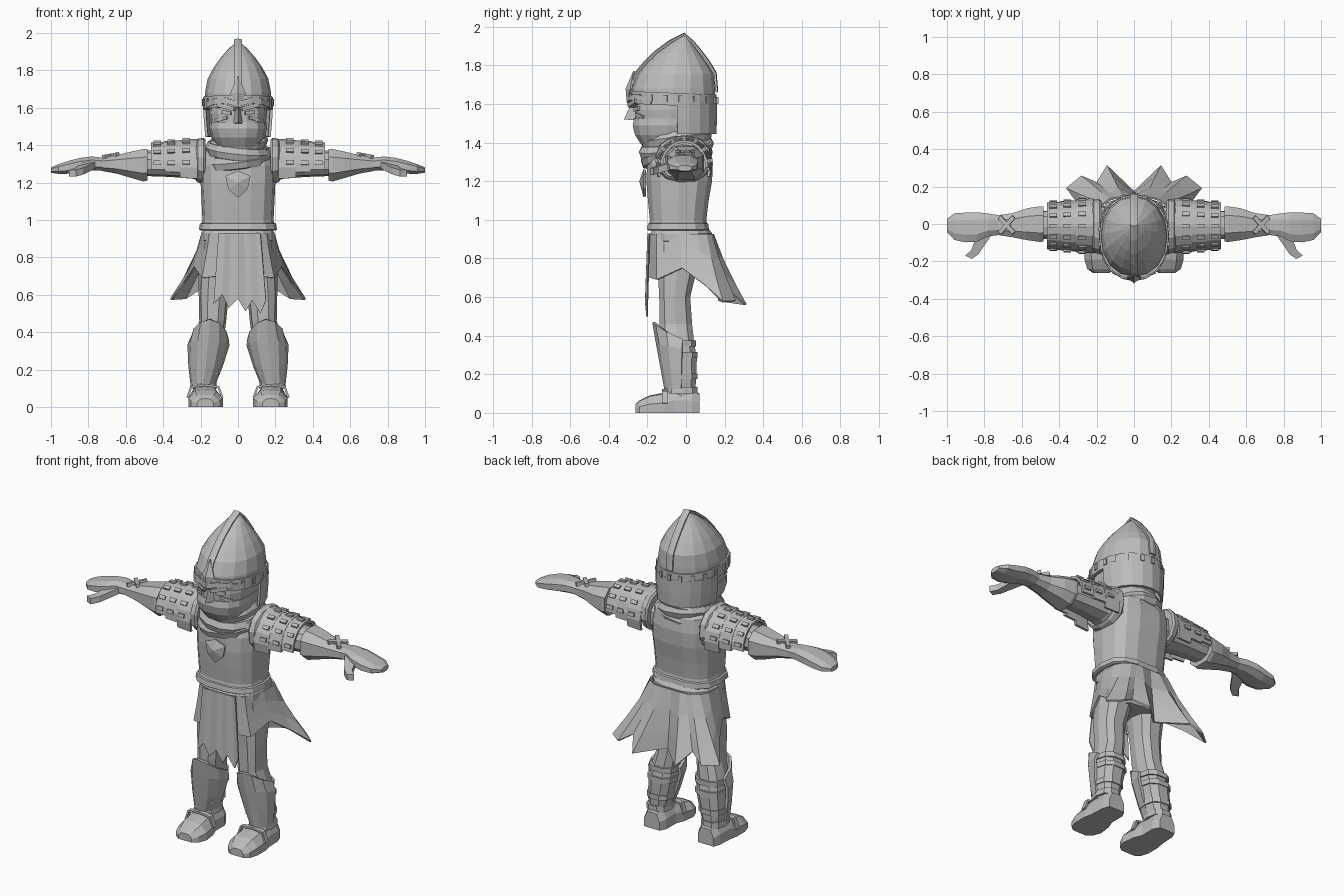
import bpy, bmesh, math
from mathutils import Vector, Matrix

grey = bpy.data.materials.new("plain_grey")
grey.diffuse_color = (0.5, 0.5, 0.5, 1)


def obj(name, verts, faces, mirror=False, thick=0):
    me = bpy.data.meshes.new(name)
    me.from_pydata([tuple(v) for v in verts], [], faces)
    bm = bmesh.new()
    bm.from_mesh(me)
    bmesh.ops.recalc_face_normals(bm, faces=bm.faces)
    bm.to_mesh(me)
    bm.free()
    me.materials.append(grey)
    o = bpy.data.objects.new(name, me)
    bpy.context.collection.objects.link(o)
    if thick:
        s = o.modifiers.new("thickness", 'SOLIDIFY')
        s.thickness, s.offset = thick, 0
    if mirror:
        o.modifiers.new("mirror", 'MIRROR').use_clip = False
    return o


def grid(name, rows, closed=False, caps=False, **kw):
    """Surface through equal-length rows of points."""
    n = len(rows[0])
    faces = [(i * n + j, i * n + (j + 1) % n, (i + 1) * n + (j + 1) % n, (i + 1) * n + j)
             for i in range(len(rows) - 1) for j in range(n if closed else n - 1)]
    if caps:
        faces += [tuple(range(n)), tuple(range((len(rows) - 1) * n, len(rows) * n))]
    return obj(name, [p for r in rows for p in r], faces, **kw)


def se(a, p):
    f = lambda v: math.copysign(abs(v) ** p, v)
    return f(math.cos(a)), f(math.sin(a))


def oval(a0, a1, b0, b1, n=12, p=0.8, start=0.0):
    """Rounded cross-section filling a box in two axes."""
    pts = []
    for i in range(n):
        c, s = se(start + 2 * math.pi * i / n, p)
        pts.append(((a0 + a1) / 2 + c * (a1 - a0) / 2, (b0 + b1) / 2 + s * (b1 - b0) / 2))
    return pts


def loft_z(name, secs, n=12, p=0.8, **kw):      # (z, x centre, x radius, y front, y back)
    return grid(name, [[(x, y, z) for x, y in oval(cx - rx, cx + rx, f, b, n, p)]
                       for z, cx, rx, f, b in secs], True, True, **kw)


def loft_x(name, secs, n=8, p=0.8, **kw):       # (x, y front, y back, z low, z high)
    return grid(name, [[(x, y, z) for y, z in oval(f, b, lo, hi, n, p, math.pi / 8)]
                       for x, f, b, lo, hi in secs], True, True, **kw)


def boxes(name, items, mirror=False):
    """Many small boxes: (position, size, rotation matrix)."""
    v, f = [], []
    for pos, size, rot in items:
        k = len(v)
        for i in range(8):
            c = Vector(((i & 1) - .5, (i >> 1 & 1) - .5, (i >> 2) - .5))
            v.append(Vector(pos) + rot @ Vector(c[j] * size[j] for j in range(3)))
        f += [tuple(k + i for i in q) for q in
              ((0, 1, 3, 2), (4, 6, 7, 5), (0, 4, 5, 1), (2, 3, 7, 6), (0, 2, 6, 4), (1, 5, 7, 3))]
    return obj(name, v, f, mirror)


def rot(axis, deg):
    return Matrix.Rotation(math.radians(deg), 3, axis)


# --- head and face
loft_z("head", [(1.34, 0, .09, -.18, .06), (1.41, 0, .12, -.235, .08), (1.5, 0, .145, -.265, .1),
                (1.57, 0, .155, -.265, .1), (1.63, 0, .15, -.26, .1)], 14)
loft_z("face_mask", [(1.39, 0, .115, -.235, .06), (1.44, 0, .142, -.268, .08),
                     (1.49, 0, .155, -.28, .09), (1.525, 0, .152, -.272, .09)], 14)
obj("nose", [(-.03, -.25, 1.515), (.03, -.25, 1.515), (0, -.322, 1.52), (-.016, -.25, 1.6),
             (.016, -.25, 1.6), (0, -.285, 1.6)],
    [(0, 1, 2), (0, 2, 5, 3), (1, 4, 5, 2), (3, 5, 4), (0, 3, 4, 1)])
boxes("brow", [((.062, -.268, 1.605), (.1, .035, .022), rot('Z', 22) @ rot('Y', -14))], True)
boxes("eye", [((.062, -.256, 1.574), (.055, .012, .02), rot('Z', 24) @ rot('Y', -8))], True)
boxes("cheek", [((.085, -.238, 1.54), (.07, .02, .016), rot('Z', 32) @ rot('Y', 14))], True)

# --- helmet
loft_z("helmet_dome", [(1.615, 0, .18, -.285, .152), (1.68, 0, .177, -.28, .15),
                       (1.755, 0, .162, -.25, .143), (1.815, 0, .13, -.2, .107),
                       (1.865, 0, .095, -.148, .07), (1.915, 0, .052, -.08, .03),
                       (1.955, 0, .006, -.015, .003)], 16, .95)


def band_ring(z, grow):
    return [(x, y, z + y * -.04) for x, y in
            oval(-.18 - grow, .18 + grow, -.287 - grow, .152 + grow, 20, .95)]


grid("helmet_band", [band_ring(1.59, -.012), band_ring(1.59, .008), band_ring(1.655, .006),
                     band_ring(1.655, -.014)], True)
rivets = []
for i in range(18):
    a = 2 * math.pi * (i + .5) / 18
    x, y = .187 * math.cos(a), -.0675 + .229 * math.sin(a)
    rivets.append(((x, y, 1.625 - .04 * y), (.012, .02, .036), rot('Z', math.degrees(a))))
boxes("helmet_studs", rivets)
# ridge running over the crown
path = [(-.294, 1.66), (-.258, 1.755), (-.208, 1.815), (-.155, 1.867), (-.085, 1.92), (-.01, 1.96),
        (.036, 1.918), (.077, 1.868), (.115, 1.817), (.15, 1.757), (.158, 1.66)]
grid("helmet_ridge", [[(-.02, y, z), (0, y * 1.02, z + .004), (.02, y, z)] for y, z in path], thick=.012)
# pointed front plate
obj("front_plate", [(0, -.302, 1.61), (.04, -.285, 1.675), (0, -.268, 1.77), (-.04, -.285, 1.675),
                    (0, -.308, 1.68)], [(0, 1, 4), (1, 2, 4), (2, 3, 4), (3, 0, 4)], thick=.01)
grid("brow_trim", [[(0, -.30, 1.605), (0, -.30, 1.635)], [(.06, -.288, 1.622), (.06, -.285, 1.65)],
                   [(.12, -.25, 1.62), (.12, -.248, 1.648)], [(.165, -.18, 1.6), (.165, -.178, 1.63)]],
     mirror=True, thick=.012)
arc = [math.radians(a) for a in range(-5, 186, 19)]
grid("neck_guard", [[(r * math.cos(a), -.03 + d * math.sin(a), z) for a in arc]
                    for z, r, d in ((1.445, .168, .18), (1.52, .175, .183), (1.61, .18, .183))], thick=.015)

# --- scarf: tilted, overlapping folds
for k, (z, r, f, b, tilt) in enumerate([(1.33, .175, -.225, .13, .12), (1.375, .165, -.235, .135, -.1),
                                        (1.415, .15, -.22, .125, .1)]):
    grid("scarf_fold_%d" % (k + 1),
         [[(x, y, z + dz + tilt * x + .12 * y) for x, y in oval(-r - g, r + g, f - g, b + g, 14, .9)]
          for dz, g in ((-.04, -.03), (-.03, .0), (.005, .012), (.035, -.004), (.035, -.04))], True, True)

# --- torso
loft_z("tunic", [(.955, 0, .2, -.198, .115), (1.0, 0, .19, -.19, .108), (1.1, 0, .195, -.2, .12),
                 (1.2, 0, .2, -.208, .138), (1.29, 0, .2, -.205, .142), (1.37, 0, .18, -.17, .13),
                 (1.42, 0, .11, -.11, .09)], 14, .7)
loft_z("tunic_hem", [(.945, 0, .2, -.198, .115), (.95, 0, .209, -.205, .122),
                     (.98, 0, .204, -.2, .118), (.985, 0, .19, -.19, .11)], 14, .7)
loft_z("belt", [(.885, 0, .185, -.18, .132), (.89, 0, .195, -.188, .138), (.93, 0, .195, -.188, .138),
                (.955, 0, .18, -.175, .12)], 14, .75)
loft_z("hips", [(.72, 0, .15, -.13, .08), (.8, 0, .185, -.155, .105), (.92, 0, .18, -.17, .12)], 12)
obj("chest_badge", [(-.065, -.214, 1.235), (0, -.214, 1.26), (.065, -.214, 1.235), (.05, -.214, 1.165),
                    (0, -.214, 1.12), (-.05, -.214, 1.165), (0, -.235, 1.2)],
    [(i, (i + 1) % 6, 6) for i in range(6)], thick=.014)

# --- skirt: (top x, top y, bottom x, bottom y, bottom z) from front to back
cols = [(.08, -.185, .1, -.185, .7), (.15, -.15, .19, -.15, .69), (.192, -.03, .23, -.02, .75),
        (.19, .06, .29, .1, .66), (.165, .105, .36, .19, .575), (.13, .13, .28, .255, .58),
        (.1, .138, .2, .22, .63), (.06, .14, .145, .31, .56), (0, .14, 0, .17, .58)]
grid("skirt", [[(tx + (bx - tx) * t ** 1.2, ty + (by - ty) * t ** 1.2, .925 + (bz - .925) * t)
                for tx, ty, bx, by, bz in cols] for t in (0, .35, .7, 1)], mirror=True, thick=.01)
# ragged front cloth
hem = [(-.13, .55), (-.085, .6), (-.05, .53), (0, .58), (.04, .51), (.075, .57), (.12, .5), (.15, .57)]
grid("front_cloth", [[(x * (.8 + .2 * t), -.19 - .012 * t - .006 * (i % 2), .93 + (z - .93) * t)
                      for i, (x, z) in enumerate(hem)] for t in (0, .4, .75, 1)], thick=.008)

# --- legs
loft_z("leg", [(.08, .185, .055, -.09, .05), (.18, .175, .075, -.105, .055), (.28, .162, .085, -.125, .06),
               (.37, .155, .08, -.135, .045), (.46, .135, .072, -.14, .035), (.6, .13, .08, -.142, .025),
               (.74, .115, .095, -.15, .06), (.88, .1, .09, -.16, .1)], 10, mirror=True)
shin = [math.radians(a) for a in (175, 210, 240, 270, 300, 330, 365)]
rise = (-.1, -.06, -.02, .0, -.015, -.05, -.09)
grid("greave", [[(cx + rx * math.cos(a), -.03 + ry * math.sin(a), z + k * rise[i])
                 for i, a in enumerate(shin)]
                for z, cx, rx, ry, k in ((.125, .187, .06, .075, 0), (.22, .173, .085, .092, 0),
                                         (.36, .158, .105, .118, .3), (.47, .15, .092, .137, 1))],
     mirror=True, thick=.016)
for k, (z, cx, rx, b) in enumerate([(.19, .175, .08, .062), (.3, .16, .09, .064), (.36, .156, .087, .056)]):
    loft_z("calf_strap_%d" % (k + 1), [(z - .015, cx, rx, -.11, b), (z + .015, cx, rx, -.11, b)], 10, mirror=True)
# boots, built heel to toe
grid("boot", [[(l + (r - l) * u, y, h * w) for u, w in
               ((0, 0), (1, 0), (1.0, .5), (.8, .95), (.5, 1), (.2, .95), (0, .5))]
              for y, l, r, h in ((.07, .13, .235, .1), (.03, .11, .25, .125), (-.06, .11, .255, .13),
                                 (-.11, .09, .265, .105), (-.19, .08, .265, .09), (-.24, .1, .25, .065),
                                 (-.262, .13, .22, .045))], True, True, mirror=True)
loft_z("ankle_cuff", [(.1, .185, .072, -.105, .062), (.135, .185, .068, -.1, .062)], 10, mirror=True)
grid("boot_strap", [[(.084, y, .05), (.105, y, .108), (.18, y, .118), (.25, y, .108), (.27, y, .05)]
                    for y in (-.125, -.095)], mirror=True, thick=.012)

# --- arms
loft_x("upper_arm", [(.14, -.13, .1, 1.18, 1.39), (.24, -.105, .09, 1.22, 1.39),
                     (.36, -.09, .08, 1.23, 1.375), (.5, -.08, .07, 1.235, 1.37)], 10, mirror=True)
loft_x("forearm", [(.485, -.1, .1, 1.205, 1.385), (.505, -.102, .1, 1.2, 1.385),
                   (.57, -.092, .09, 1.22, 1.37), (.65, -.075, .062, 1.245, 1.35),
                   (.73, -.062, .05, 1.26, 1.335)], 8, mirror=True)
loft_x("hand", [(.72, -.062, .05, 1.262, 1.335), (.78, -.07, .06, 1.262, 1.342), (.84, -.1, .068, 1.255, 1.335),
                (.9, -.103, .066, 1.245, 1.32), (.96, -.09, .062, 1.245, 1.3), (1.0, -.045, .03, 1.252, 1.282)],
       8, mirror=True)
grid("thumb", [[(x + u * w, y + u * w * .5, z + v * .018) for u, v in ((-1, -1), (1, -1), (1, 1), (-1, 1))]
               for x, y, z, w in ((.795, -.04, 1.295, .035), (.825, -.1, 1.275, .026),
                                  (.85, -.15, 1.26, .02), (.885, -.178, 1.25, .018))], True, True, mirror=True)
boxes("crossed_lacing", [((.68, -.005, 1.345), (.115, .022, .02), rot('Y', 11) @ rot('Z', s * 48))
                         for s in (1, -1)], True)

# --- layered shoulder plates with studs
studs = []
for k, (x0, x1, ry, rz, low) in enumerate([(.215, .31, .138, .15, -20), (.295, .39, .13, .143, -8),
                                           (.37, .465, .122, .136, -2)]):
    ang = [math.radians(low + (180 - 2 * low) * i / 10) for i in range(11)]
    grid("shoulder_plate_%d" % (k + 1),
         [[(x, -.01 + (ry + g) * math.cos(a), 1.275 + (rz + g) * math.sin(a)) for a in ang]
          for x, g in ((x0, .002), (x1, -.004))], mirror=True, thick=.014)
    for deg in (12, 38, 64, 90, 116, 142, 168):
        a = math.radians(deg)
        studs.append((((x0 + x1) / 2 + .015, -.01 + (ry + .007) * math.cos(a), 1.275 + (rz + .007) * math.sin(a)),
                      (.04, .012, .022), rot('X', deg - 90) @ rot('X', 90)))
boxes("shoulder_studs", studs, True)
# raised ring where the sleeve meets the body
loft_x("sleeve_ring", [(.175, -.15, .125, 1.2, 1.43), (.185, -.16, .135, 1.19, 1.44),
                       (.215, -.155, .13, 1.2, 1.435), (.225, -.14, .115, 1.21, 1.42)], 12, .9, mirror=True)
